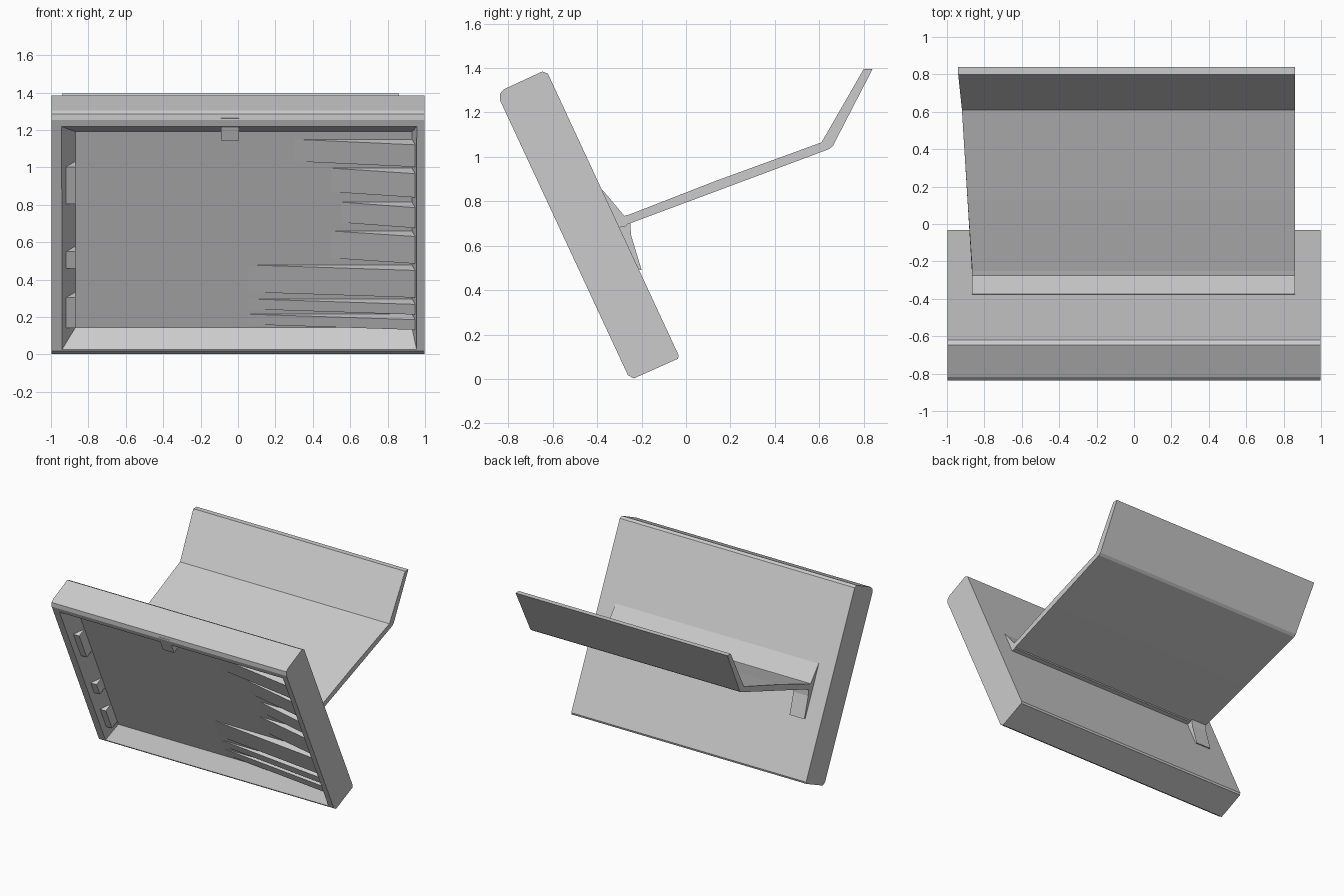
import bpy, bmesh
from mathutils import Matrix, Vector

if "Cube" in bpy.data.objects:
    bpy.data.objects.remove(bpy.data.objects["Cube"])

# Tilted frame of the tray: local x = width, y = depth (to the back), z = up the slope
U = Vector((0, -0.42, 0.908)).normalized()
V = Vector((0, 0.908, 0.42)).normalized()
TILT = Matrix(((1, 0, 0, 0), (0, V.y, U.y, -0.25), (0, V.z, U.z, -0.008), (0, 0, 0, 1)))
FLOOR = 0.10  # recess depth


def finish(name, bm, tilt=False):
    if tilt:
        bm.transform(TILT)
    bmesh.ops.recalc_face_normals(bm, faces=bm.faces[:])
    mesh = bpy.data.meshes.new(name)
    bm.to_mesh(mesh)
    bm.free()
    obj = bpy.data.objects.new(name, mesh)
    bpy.context.collection.objects.link(obj)
    return obj


def loft(name, x0, x1, left, right=None, tilt=False, skew=None):
    """Join a (y, z) outline at x0 to a matching outline at x1."""
    right = right or left
    skew = skew or [0] * len(left)
    bm = bmesh.new()
    a = [bm.verts.new((x0 + s, *p)) for p, s in zip(left, skew)]
    b = [bm.verts.new((x1, *p)) for p in right]
    n = len(a)
    bm.faces.new(a)
    bm.faces.new(b)
    for i in range(n):
        bm.faces.new((a[i], a[(i + 1) % n], b[(i + 1) % n], b[i]))
    return finish(name, bm, tilt)


def hull(name, points):
    bm = bmesh.new()
    for p in points:
        bm.verts.new(p)
    bmesh.ops.convex_hull(bm, input=bm.verts[:])
    return finish(name, bm, True)


def box(name, x, y, z):
    return hull(name, [(i, j, k) for i in x for j in y for k in z])


# Shallow tray with clipped corners
tray = loft("tray", -0.998, 0.998,
            [(0.0, 0.028), (0.018, 0.003), (0.235, 0), (0.245, 0.012), (0.243, 1.41),
             (0.225, 1.43), (0.035, 1.43), (0.01, 1.42), (-0.003, 1.39)], tilt=True)

# Tapered recess open at the front
cutter = hull("recess_cutter",
              [(x, -0.02, z) for x in (-0.955, 0.96) for z in (0.02, 1.365)] +
              [(x, FLOOR, z) for x in (-0.87, 0.93) for z in (0.12, 1.275)])
cutter.hide_render = True
cutter.hide_viewport = True
cut = tray.modifiers.new("recess", 'BOOLEAN')
cut.operation = 'DIFFERENCE'
cut.solver = 'EXACT'
cut.object = cutter

# Tapering slats that rise from the recess floor toward the right wall
for i, (z0, z1, x0) in enumerate([(0.14, 0.20, 0.05), (0.23, 0.29, 0.05), (0.33, 0.49, 0.05),
                                  (0.53, 0.69, 0.5), (0.74, 0.86, 0.55), (0.92, 1.06, 0.5),
                                  (1.10, 1.23, 0.3)]):
    loft(f"slat_{i + 1}", x0, 0.945, [(FLOOR, z0), (0.12, z0), (0.12, z1), (FLOOR, z1)],
         [(0.03, z0), (0.12, z0), (0.12, z1), (0.03, z1)], tilt=True)

# Raised blocks along the left wall
for i, (z0, z1) in enumerate([(0.15, 0.33), (0.50, 0.60), (0.88, 1.10)]):
    box(f"left_block_{i + 1}", (-0.97, -0.87), (0.03, 0.12), (z0, z1))

# Small tab at the top of the opening
box("top_tab", (-0.09, 0.005), (0.0, 0.08), (1.27, 1.40))

# Wedge joining the tray to the rear panel
loft("rear_wedge", -0.865, 0.86,
     [(-0.375, 0.85), (-0.28, 0.737), (-0.252, 0.72), (-0.27, 0.688), (-0.31, 0.68),
      (-0.40, 0.82)])

# Short foot under the wedge, on the left side only
loft("wedge_foot", -0.865, -0.74,
     [(-0.28, 0.735), (-0.25, 0.70), (-0.248, 0.65), (-0.2, 0.49), (-0.25, 0.5), (-0.32, 0.66)])

# Bent rear panel, slightly wider on its left toward the tip
loft("rear_panel", -0.865, 0.86,
     [(-0.29, 0.73), (-0.25, 0.742), (0.13, 0.89), (0.61, 1.065), (0.80, 1.395),
      (0.84, 1.395), (0.662, 1.05), (0.645, 1.035), (0.15, 0.85), (-0.28, 0.69)],
     skew=[0, 0, -0.025, -0.055, -0.075, -0.075, -0.055, -0.055, -0.025, 0])
